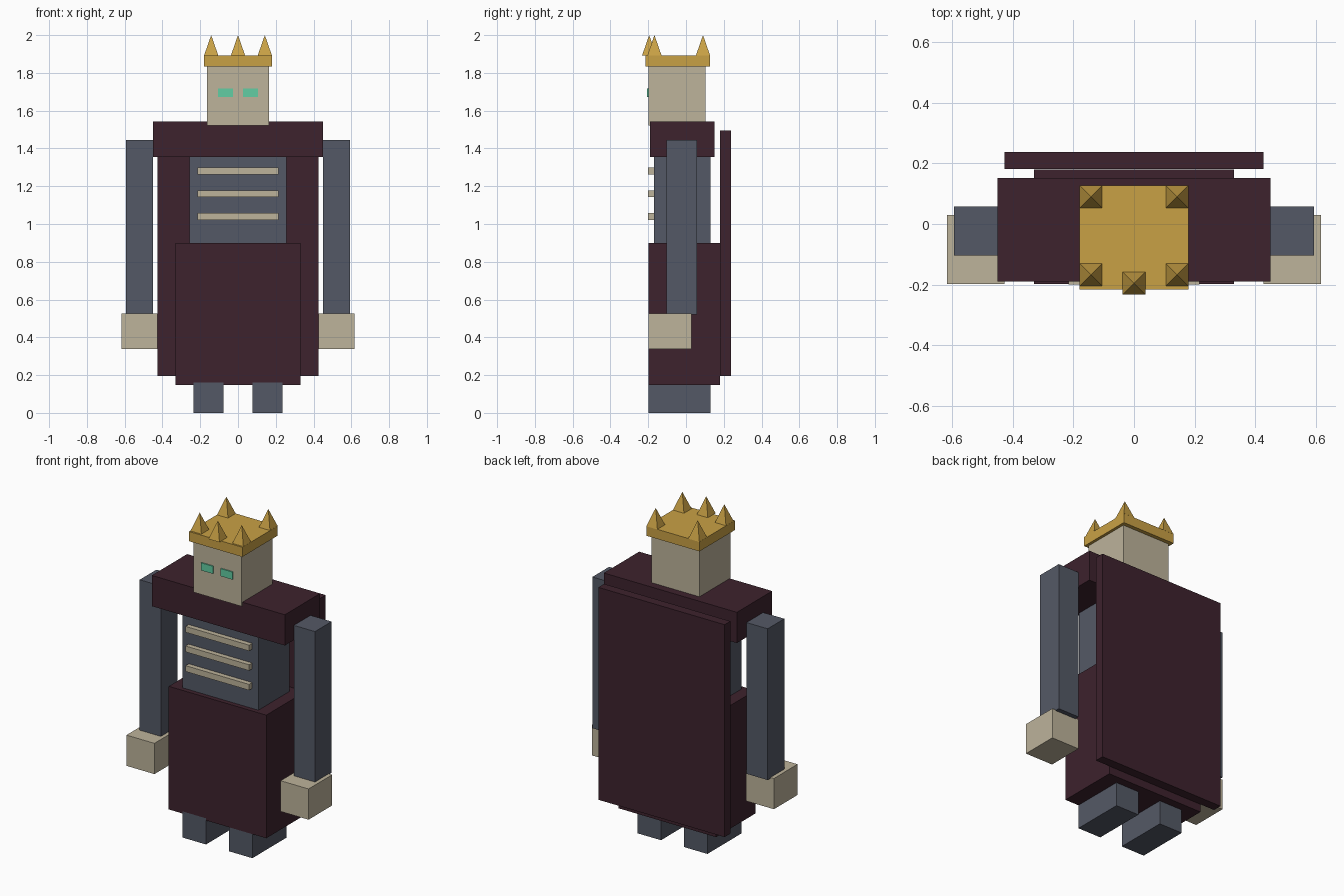
import bpy
import bmesh
from mathutils import Matrix, Vector

if "Cube" in bpy.data.objects:
    bpy.data.objects.remove(bpy.data.objects["Cube"])


def srgb(h):
    out = []
    for i in (0, 2, 4):
        c = int(h[i:i + 2], 16) / 255
        out.append(c / 12.92 if c <= 0.04045 else ((c + 0.055) / 1.055) ** 2.4)
    return (*out, 1.0)


def material(name, h):
    m = bpy.data.materials.new(name)
    m.diffuse_color = srgb(h)
    m.use_nodes = True
    m.node_tree.nodes["Principled BSDF"].inputs["Base Color"].default_value = m.diffuse_color
    return m


CLOTH = material("dark maroon cloth", "3d222d")
SLATE = material("slate grey", "545966")
BONE = material("pale bone", "bdb39b")
GOLD = material("gold", "c9a145")
GLOW = material("green glow", "62cda3")


def finish(name, bm, mat):
    mesh = bpy.data.meshes.new(name)
    bm.to_mesh(mesh)
    bm.free()
    mesh.materials.append(mat)
    obj = bpy.data.objects.new(name, mesh)
    bpy.context.collection.objects.link(obj)
    return obj


def box(name, mat, x, y, z):
    """Box from (min, max) ranges on each axis."""
    lo, hi = (Vector(p) for p in zip(x, y, z))
    bm = bmesh.new()
    bmesh.ops.create_cube(bm, size=1, matrix=Matrix.Translation((lo + hi) / 2)
                          @ Matrix.Diagonal((*(hi - lo), 1)))
    return finish(name, bm, mat)


def pair(name, mat, x, y, z):
    """The same box on both sides of the body."""
    box(name + "_left", mat, x, y, z)
    box(name + "_right", mat, (-x[1], -x[0]), y, z)


def spike(name, x, y):
    """Four-sided pyramid standing on the crown band."""
    bm = bmesh.new()
    bmesh.ops.create_cone(bm, cap_ends=True, segments=4, radius1=0.0375 * 2 ** 0.5,
                          radius2=0, depth=0.108,
                          matrix=Matrix.Translation((x, y, 1.946))
                          @ Matrix.Rotation(0.7853982, 4, 'Z'))
    bmesh.ops.remove_doubles(bm, verts=bm.verts, dist=1e-5)
    finish(name, bm, GOLD)


# Legs, robe and torso
pair("foot", SLATE, (0.078, 0.236), (-0.198, 0.13), (0, 0.16))
box("robe_skirt", CLOTH, (-0.33, 0.33), (-0.198, 0.18), (0.147, 0.90))
box("torso", SLATE, (-0.257, 0.257), (-0.17, 0.13), (0.89, 1.36))
box("shoulder_mantle", CLOTH, (-0.45, 0.45), (-0.19, 0.151), (1.355, 1.543))
box("cape", CLOTH, (-0.427, 0.427), (0.181, 0.237), (0.195, 1.494))

# Ribs across the chest
for i, z in enumerate((1.04, 1.16, 1.28)):
    box(f"rib_{i + 1}", BONE, (-0.215, 0.215), (-0.2, -0.165), (z - 0.018, z + 0.018))

# Arms and hands
pair("arm", SLATE, (0.45, 0.593), (-0.103, 0.058), (0.52, 1.445))
pair("hand", BONE, (0.427, 0.616), (-0.198, 0.03), (0.337, 0.525))

# Head and eyes
box("head", BONE, (-0.163, 0.163), (-0.199, 0.103), (1.521, 1.836))
pair("eye", GLOW, (0.026, 0.106), (-0.206, -0.197), (1.672, 1.718))

# Crown
box("crown_band", GOLD, (-0.18, 0.18), (-0.215, 0.127), (1.834, 1.893))
for side, sx in (("left", 1), ("right", -1)):
    spike(f"crown_spike_front_{side}", sx * 0.142, -0.167)
    spike(f"crown_spike_back_{side}", sx * 0.142, 0.09)
spike("crown_spike_middle", 0, -0.195)
